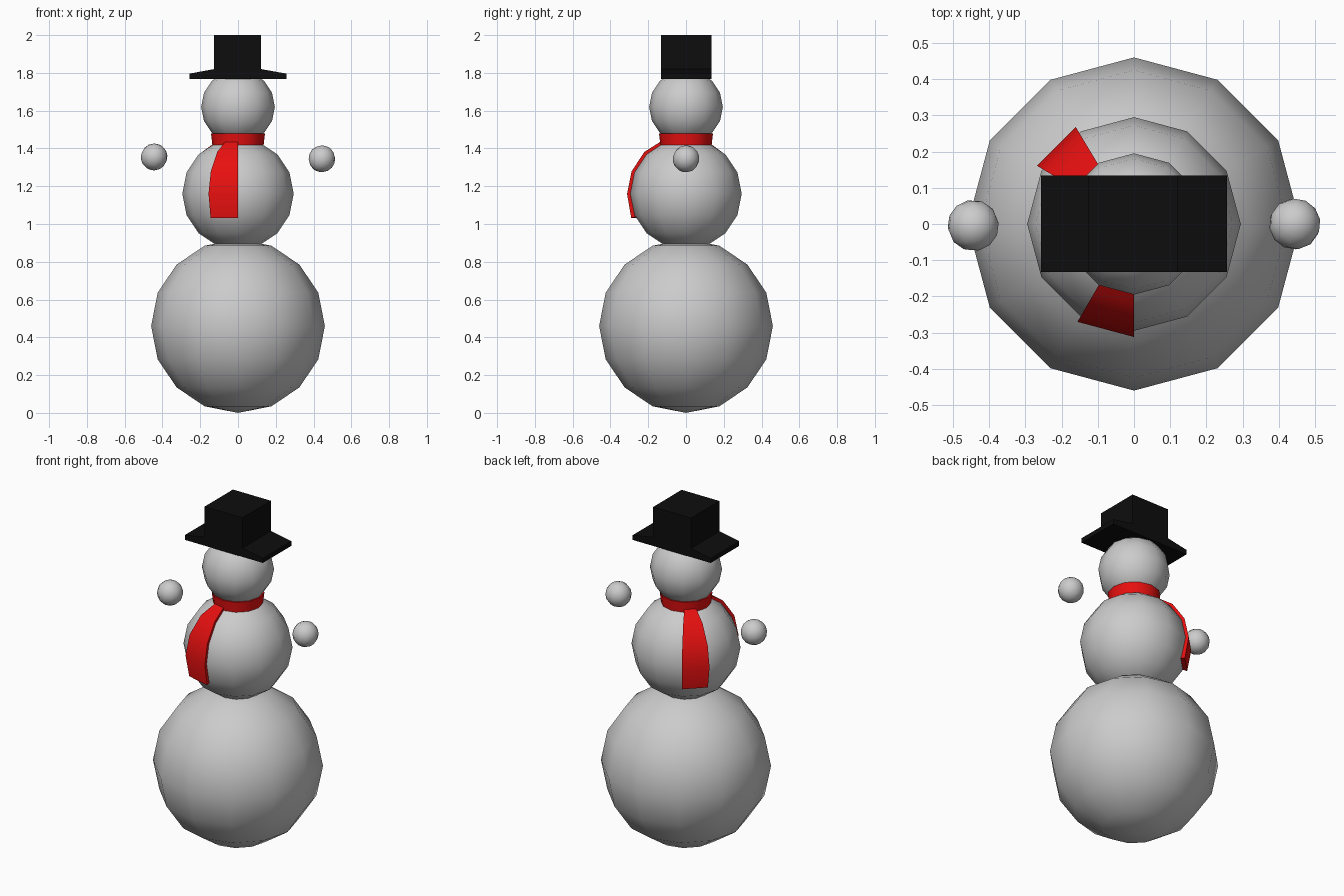
import bpy, bmesh
from math import cos, sin, radians

if "Cube" in bpy.data.objects:
    bpy.data.objects.remove(bpy.data.objects["Cube"])


def material(name, rgb):
    m = bpy.data.materials.new(name)
    m.diffuse_color = (*rgb, 1)
    m.use_nodes = True
    m.node_tree.nodes["Principled BSDF"].inputs["Base Color"].default_value = m.diffuse_color
    return m


RED = material("red_cloth", (0.8, 0.005, 0.005))
BLACK = material("black_felt", (0.004, 0.004, 0.004))


def ball(name, radius, loc, rot=(0, 0, 0)):
    bpy.ops.mesh.primitive_uv_sphere_add(segments=12, ring_count=8, radius=radius,
                                         location=loc, rotation=rot)
    ob = bpy.context.object
    ob.name = name
    bpy.ops.object.shade_smooth()


def finish(name, bm, mat, smooth=True):
    bmesh.ops.recalc_face_normals(bm, faces=bm.faces)
    mesh = bpy.data.meshes.new(name)
    bm.to_mesh(mesh)
    bm.free()
    mesh.materials.append(mat)
    ob = bpy.data.objects.new(name, mesh)
    bpy.context.collection.objects.link(ob)
    if smooth:
        bpy.ops.object.select_all(action='DESELECT')
        ob.select_set(True)
        bpy.context.view_layer.objects.active = ob
        bpy.ops.object.shade_smooth_by_angle(angle=radians(40))


def sweep(name, profile, angles, mat, full=False):
    """Sweep a closed (radius, z) profile around z through the given angles."""
    bm = bmesh.new()
    loops = [[bm.verts.new((r * cos(radians(a)), r * sin(radians(a)), z))
              for r, z in profile] for a in angles]
    pairs = list(zip(loops, loops[1:]))
    if full:
        pairs.append((loops[-1], loops[0]))
    n = len(profile)
    for a, b in pairs:
        for i in range(n):
            j = (i + 1) % n
            bm.faces.new((a[i], b[i], b[j], a[j]))
    if not full:
        bm.faces.new(loops[0])
        bm.faces.new(loops[-1])
    finish(name, bm, mat)


# Snow balls
ball("lower_body", 0.46, (0, 0, 0.46))
ball("upper_body", 0.295, (0, 0, 1.16))
ball("head", 0.195, (0, 0, 1.62))

# Floating hands
ball("left_hand", 0.071, (-0.444, -0.004, 1.355), (0.3, 0.25, 0.2))
ball("right_hand", 0.071, (0.444, 0, 1.345), (-0.2, 0.35, 0.1))

# Scarf: neck ring and two tails draped over the upper body
sweep("scarf_ring", [(0.134, 1.405), (0.143, 1.48), (0.12, 1.48), (0.10, 1.405)],
      range(0, 360, 30), RED, full=True)
outer = [(0.12, 1.445), (0.22, 1.382), (0.288, 1.279), (0.312, 1.16), (0.29, 1.032)]
inner = [(0.266, 1.038), (0.29, 1.16), (0.267, 1.271), (0.204, 1.365), (0.11, 1.425)]
sweep("scarf_front_tail", outer + inner, (240, 270), RED)
sweep("scarf_back_tail", outer + inner, (121, 149), RED)

# Hat: one outline pulled through in depth, brim only at the sides
outline = [(-0.257, 1.768), (0.257, 1.768), (0.257, 1.796), (0.122, 1.82),
           (0.122, 2.0), (-0.127, 2.0), (-0.127, 1.82), (-0.257, 1.796)]
bm = bmesh.new()
face = bm.faces.new([bm.verts.new((x, -0.133, z)) for x, z in outline])
ext = bmesh.ops.extrude_face_region(bm, geom=[face], use_keep_orig=True)
bmesh.ops.translate(bm, vec=(0, 0.267, 0),
                    verts=[v for v in ext["geom"] if isinstance(v, bmesh.types.BMVert)])
finish("hat", bm, BLACK, smooth=False)
